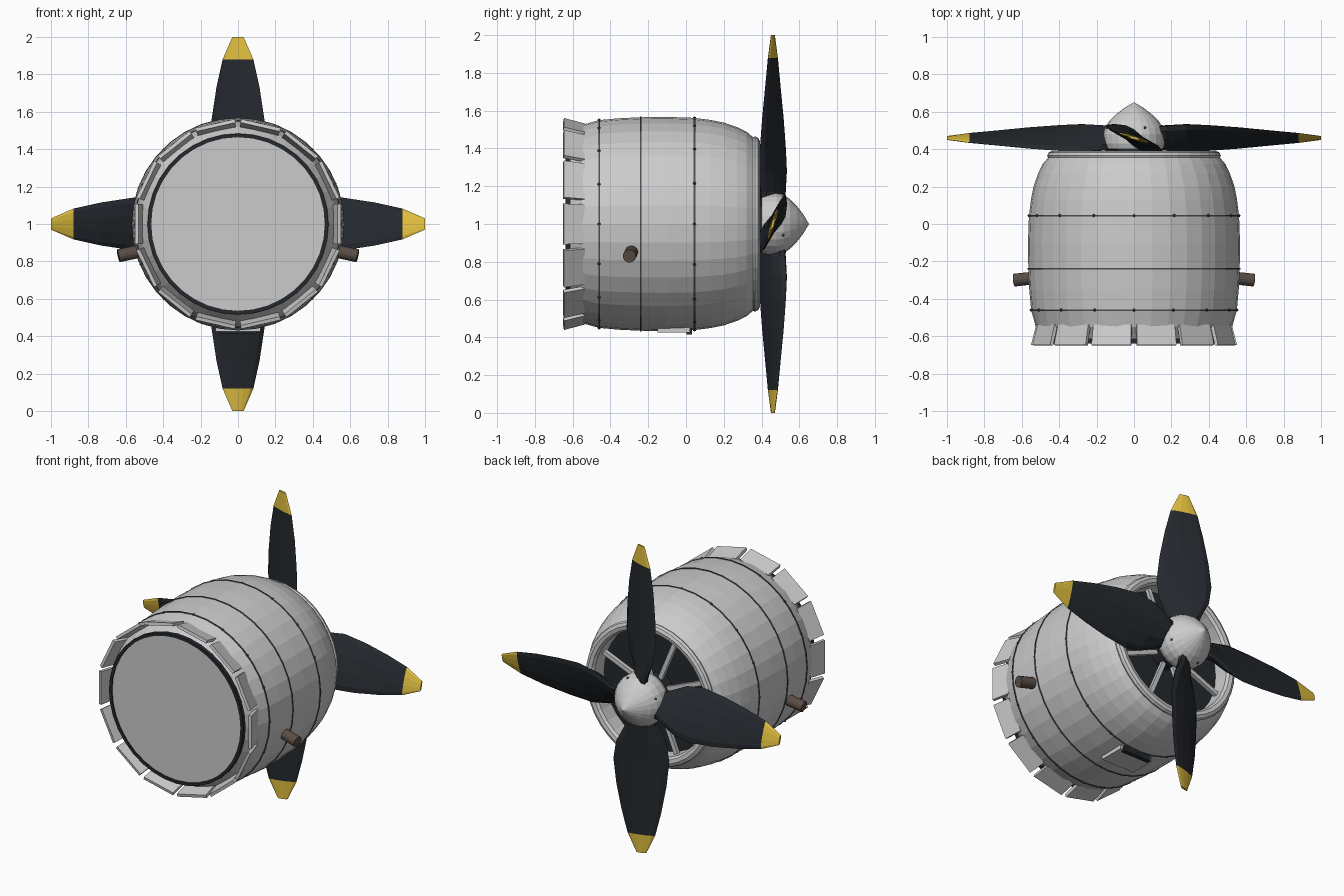
import bpy, bmesh
from math import pi, sin, cos, radians
from mathutils import Vector, Matrix

if "Cube" in bpy.data.objects:
    bpy.data.objects.remove(bpy.data.objects["Cube"])

CENTRE = Vector((0, 0, 1))


def material(name, rgb):
    m = bpy.data.materials.new(name)
    m.diffuse_color = (*rgb, 1)
    m.use_nodes = True
    m.node_tree.nodes["Principled BSDF"].inputs["Base Color"].default_value = m.diffuse_color
    return m


BLACK = material("black", (0.018, 0.022, 0.027))
YELLOW = material("yellow", (0.75, 0.52, 0.05))
BROWN = material("brown", (0.10, 0.075, 0.06))
SEAM = material("seam_grey", (0.07, 0.075, 0.085))


def finish(name, bm, *mats):
    bmesh.ops.recalc_face_normals(bm, faces=bm.faces)
    me = bpy.data.meshes.new(name)
    bm.to_mesh(me)
    bm.free()
    for m in mats:
        me.materials.append(m)
    ob = bpy.data.objects.new(name, me)
    ob.location = CENTRE
    bpy.context.collection.objects.link(ob)
    return ob


def around(y, r, a, t=0.0):
    """Point at radius r, angle a (from top) and tangent offset t about the y axis."""
    return Vector((r * sin(a) + t * cos(a), y, r * cos(a) - t * sin(a)))


def loft(bm, rings, caps=True, closed=False):
    vs = [[bm.verts.new(p) for p in ring] for ring in rings]
    n = len(vs[0])
    pairs = list(zip(vs, vs[1:] + vs[:1])) if closed else list(zip(vs, vs[1:]))
    for a, b in pairs:
        for i in range(n):
            j = (i + 1) % n
            bm.faces.new((a[i], a[j], b[j], b[i]))
    if caps and not closed:
        bm.faces.new(vs[0])
        bm.faces.new(vs[-1])


def lathe(name, profile, *mats, n=36, caps=False, closed=False):
    bm = bmesh.new()
    loft(bm, [[around(y, r, 2 * pi * i / n) for i in range(n)] for y, r in profile],
         caps, closed)
    return finish(name, bm, *mats)


def plates(name, count, y0, y1, r0, r1, w0, w1, thick, offset, *mats):
    """Ring of tapered flat plates, running from (y0, r0) to (y1, r1)."""
    bm = bmesh.new()
    for i in range(count):
        a = 2 * pi * (i + offset) / count
        loft(bm, [[around(y, r, a, -w), around(y, r, a, w),
                   around(y + d[0], r + d[1], a, w), around(y + d[0], r + d[1], a, -w)]
                  for y, r, w, d in ((y0, r0, w0, thick), (y1, r1, w1, thick))])
    return finish(name, bm, *mats)


# Barrel-shaped cowling and nose lip
lathe("cowling", [(-0.55, 0.525), (-0.46, 0.55), (-0.35, 0.56), (-0.24, 0.565),
                  (-0.1, 0.567), (0.04, 0.562), (0.13, 0.551), (0.2, 0.537),
                  (0.27, 0.513), (0.32, 0.489), (0.36, 0.455)])
lathe("nose_lip", [(0.35, 0.458), (0.365, 0.464), (0.382, 0.457), (0.391, 0.438),
                   (0.386, 0.415), (0.37, 0.402), (0.27, 0.402), (0.27, 0.43)], closed=True)

# Dark intake interior with radial struts
lathe("intake_back", [(0.265, 0.42), (0.27, 0.42)], BLACK, caps=True)
plates("intake_struts", 8, 0.3, 0.3, 0.08, 0.405, 0.014, 0.014, (0.025, 0), 0.5)
lathe("propeller_shaft", [(0.27, 0.1), (0.42, 0.1)], BLACK, n=20, caps=True)

# Rear cone, mounting plate and its dark rim
lathe("rear_cone", [(-0.55, 0.525), (-0.62, 0.478)])
lathe("rear_plate", [(-0.60, 0.468), (-0.632, 0.468)], caps=True)
lathe("rear_rim", [(-0.612, 0.484), (-0.638, 0.484), (-0.638, 0.464), (-0.612, 0.464)],
      BLACK, closed=True)

# Cooling flaps
plates("cooling_flaps", 14, -0.54, -0.65, 0.503, 0.532, 0.104, 0.108, (0.004, 0.019), 0.5)

# Panel seams and rivets
for k, (y, r) in enumerate(((0.045, 0.562), (-0.24, 0.566), (-0.46, 0.551))):
    lathe(f"panel_seam_{k + 1}", [(y - 0.004, r - 0.01), (y - 0.004, r + 0.003),
                                  (y + 0.004, r + 0.003), (y + 0.004, r - 0.01)],
          SEAM, closed=True)


def rivets(name, count, y, r, size, offset=0.0):
    bm = bmesh.new()
    for i in range(count):
        p = around(y, r, 2 * pi * (i + offset) / count)
        bmesh.ops.create_icosphere(bm, subdivisions=1, radius=size,
                                   matrix=Matrix.Translation(p))
    finish(name, bm, SEAM)


rivets("front_rivets", 16, 0.045, 0.561, 0.009)
rivets("rear_rivets", 16, -0.46, 0.55, 0.009)

# Exhaust stubs on both sides
for side, sx in (("right", 1), ("left", -1)):
    bm = bmesh.new()
    start, end = Vector((sx * 0.5, -0.285, -0.14)), Vector((sx * 0.64, -0.30, -0.17))
    d = end - start
    bmesh.ops.create_cone(bm, cap_ends=True, segments=14, radius1=0.035, radius2=0.035,
                          depth=d.length,
                          matrix=Matrix.Translation((start + end) / 2)
                          @ d.to_track_quat('Z', 'Y').to_matrix().to_4x4())
    finish(f"exhaust_{side}", bm, BROWN)


# Belly scoop with dark mouth
def box(name, size, loc, *mats):
    bm = bmesh.new()
    bmesh.ops.create_cube(bm, size=1, matrix=Matrix.Translation(loc)
                          @ Matrix.Diagonal((*size, 1)))
    finish(name, bm, *mats)


box("belly_scoop", (0.24, 0.17, 0.045), (0, -0.065, -0.5525))
box("scoop_mouth", (0.20, 0.03, 0.035), (0, 0.018, -0.567), BLACK)

# Spinner with fasteners
lathe("spinner", [(0.40, 0.155), (0.43, 0.166), (0.48, 0.166), (0.515, 0.155),
                  (0.55, 0.132), (0.585, 0.097), (0.62, 0.052), (0.65, 0.003)],
      n=24, caps=True)
rivets("spinner_fasteners", 8, 0.515, 0.154, 0.008, 0.5)

# Four twisted blades: radius, half chord, half thickness, pitch
SECTIONS = [(0.08, 0.075, 0.04, 48), (0.17, 0.10, 0.036, 40), (0.28, 0.15, 0.03, 29),
            (0.40, 0.168, 0.025, 24), (0.56, 0.152, 0.02, 22), (0.73, 0.122, 0.015, 19),
            (0.88, 0.086, 0.011, 17), (1.0, 0.031, 0.007, 15)]


def blade_section(r, c, t, pitch):
    p, ring = radians(pitch), []
    for i in range(10):
        a = 2 * pi * i / 10
        u, v = c * cos(a), t * sin(a)
        ring.append(Vector((u * cos(p) + v * sin(p), 0.46 - u * sin(p) + v * cos(p), r)))
    return ring


for k in range(4):
    bm = bmesh.new()
    loft(bm, [blade_section(*s) for s in SECTIONS])
    for f in bm.faces:
        f.material_index = int(f.calc_center_median().z > 0.89)
    bmesh.ops.rotate(bm, verts=bm.verts, cent=(0, 0, 0), matrix=Matrix.Rotation(k * pi / 2, 3, 'Y'))
    finish(f"propeller_blade_{k + 1}", bm, BLACK, YELLOW)
